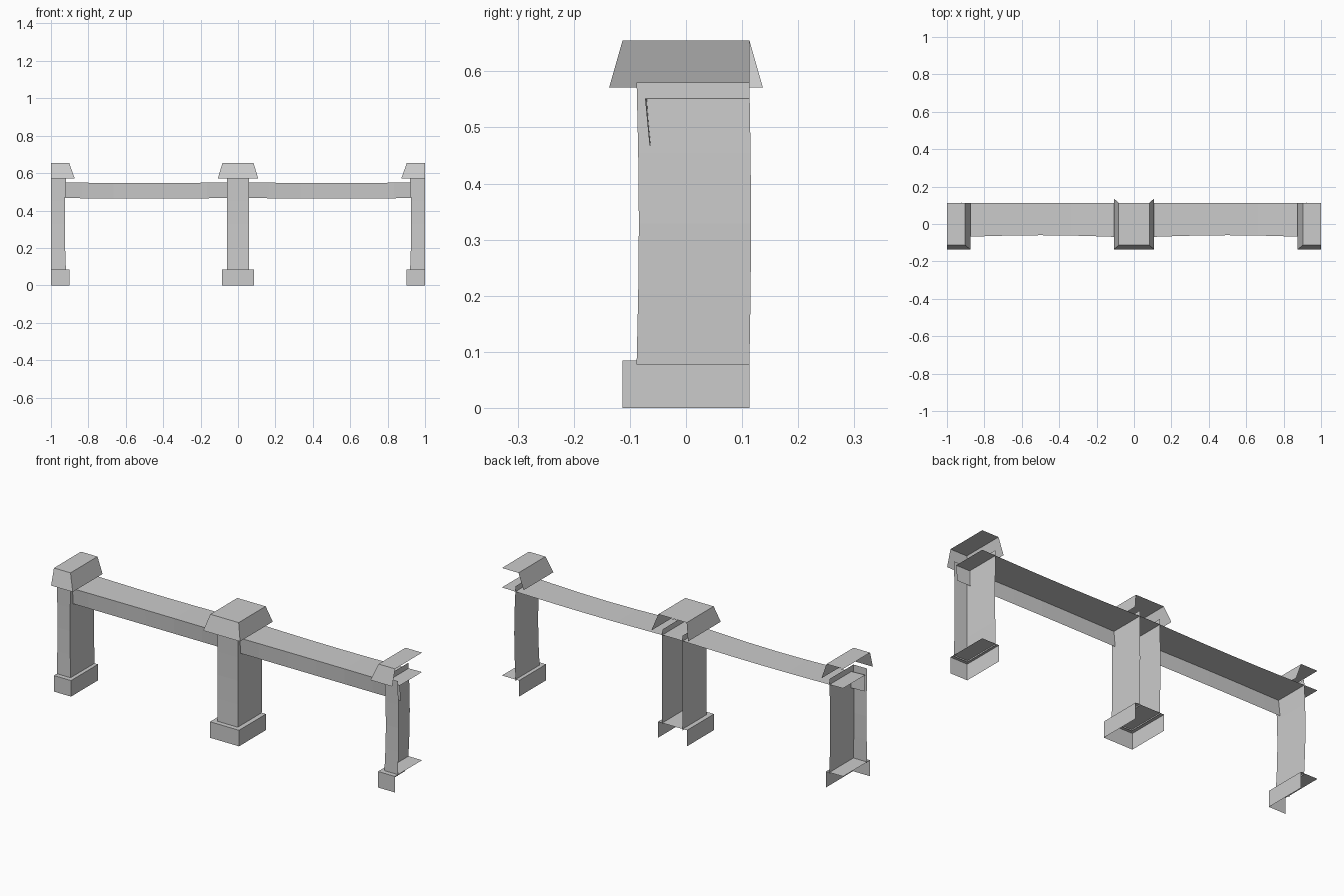
import bpy, bmesh, math

if "Cube" in bpy.data.objects:
    bpy.data.objects.remove(bpy.data.objects["Cube"])

BACK = 0.113


def make(name, bm):
    me = bpy.data.meshes.new(name)
    bm.to_mesh(me)
    bm.free()
    ob = bpy.data.objects.new(name, me)
    bpy.context.collection.objects.link(ob)


def outline(side, w, front, back):
    # open plan outline: U shape in the middle, L shape at the cut ends
    if side == 0:
        return [(-w, back), (-w, front), (w, front), (w, back)]
    if side < 0:
        return [(-1, front), (w - 1, front), (w - 1, back)]
    return [(1 - w, back), (1 - w, front), (1, front)]


def open_box(name, side, levels, top=True):
    # levels: (z, width, front y, back y); walls between levels, optional top
    bm = bmesh.new()
    rows = []
    for z, w, f, b in levels:
        rows.append([bm.verts.new((x, y, z)) for x, y in outline(side, w, f, b)])
    for lo, hi in zip(rows, rows[1:]):
        for i in range(len(lo) - 1):
            bm.faces.new((lo[i], lo[i + 1], hi[i + 1], hi[i]))
    if top:
        ring = list(rows[-1])
        if side:
            ring.append(bm.verts.new((side, levels[-1][3], levels[-1][0])))
        bm.faces.new(ring)
    make(name, bm)


for side, label in ((-1, "left"), (0, "middle"), (1, "right")):
    mid = side == 0

    # base block
    w = 0.085 if mid else 0.1
    open_box(label + "_base", side, [(0, w, -0.113, BACK), (0.085, w, -0.113, BACK)])

    # slightly bowed post, no top
    w, bow = (0.06, 0.0) if mid else (0.08, 0.006)
    levels = []
    for i in range(5):
        t = i / 4
        s = math.sin(math.pi * t)
        levels.append((0.078 + 0.502 * t, w - bow * s, -0.088 + 0.004 * s, BACK + 0.003 * s))
    open_box(label + "_post", side, levels, top=False)

    # sloping cap
    wb, wt = (0.108, 0.083) if mid else (0.127, 0.097)
    open_box(label + "_cap", side,
             [(0.571, wb, -0.137, 0.137 if mid else BACK), (0.655, wt, -0.113, BACK)])

# sagging rail in two bays: front face and top face
N = 6
for label, x0 in (("left", -1), ("right", 0)):
    bm = bmesh.new()
    rows = []
    for i in range(N + 1):
        t = i / N
        s = math.sin(math.pi * t)
        x = x0 + t
        rows.append([bm.verts.new(p) for p in (
            (x, -0.065 + 0.009 * s, 0.468 - 0.005 * s),
            (x, -0.073 + 0.013 * s, 0.552 - 0.006 * s),
            (x, BACK, 0.552 - 0.006 * s))])
    for a, b in zip(rows, rows[1:]):
        for j in range(2):
            bm.faces.new((a[j], b[j], b[j + 1], a[j + 1]))
    make(label + "_rail", bm)
